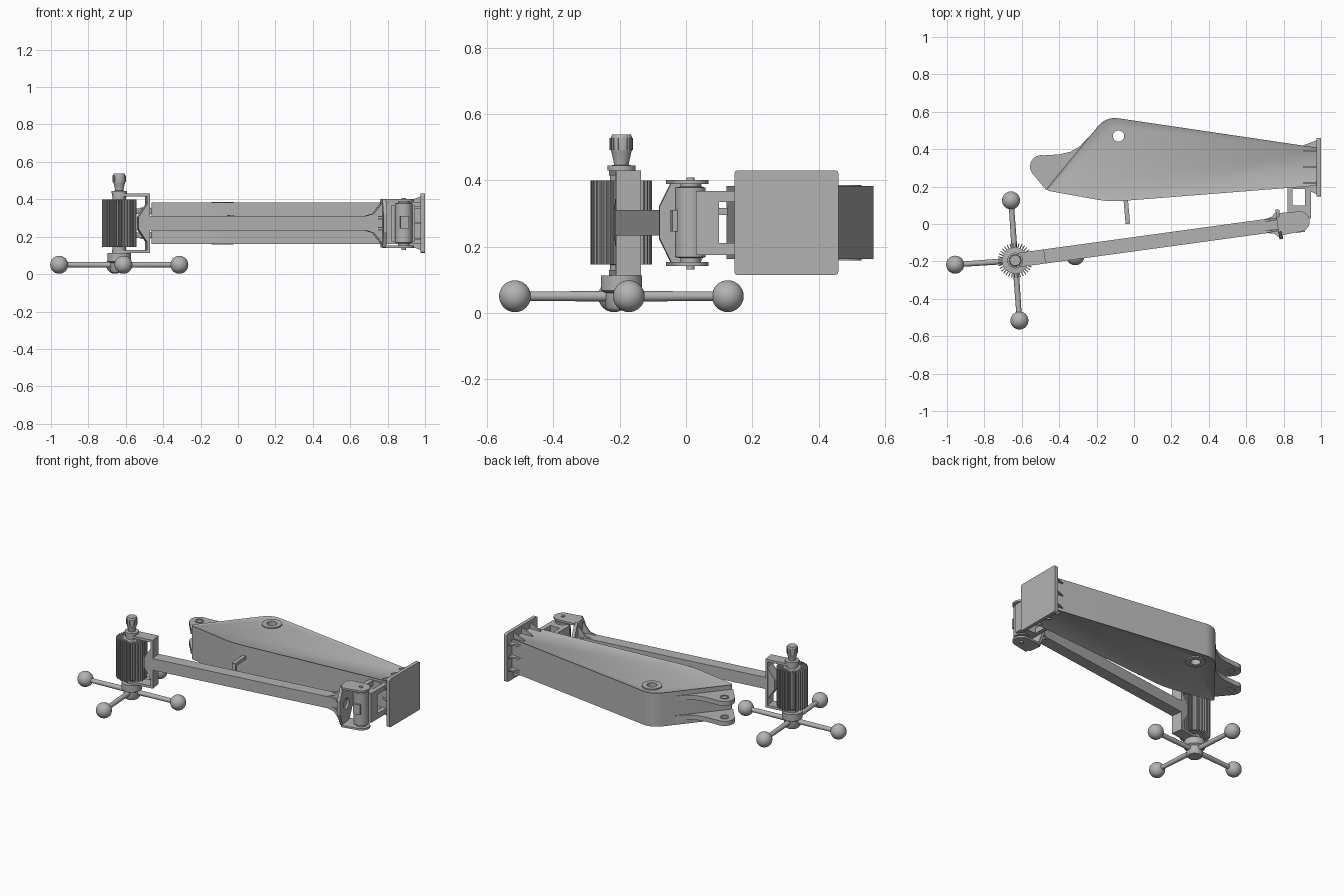
import bpy, bmesh, math
from mathutils import Matrix, Vector

if "Cube" in bpy.data.objects:
    bpy.data.objects.remove(bpy.data.objects["Cube"])

GREY = (0.45, 0.45, 0.45, 1)
mat = bpy.data.materials.new("plain grey")
mat.use_nodes = True
mat.diffuse_color = GREY
mat.node_tree.nodes["Principled BSDF"].inputs["Base Color"].default_value = GREY

ID = Matrix.Identity(4)
UPRIGHT = Matrix.Rotation(math.pi / 2, 4, 'X')   # local y becomes z, local z becomes -y
# Arm frame: origin on the drum axis, x along the arm
ARM = Matrix.Translation((-0.635, -0.195, 0)) @ Matrix.Rotation(math.radians(7.8), 4, 'Z')
MID = 0.272


def finish(name, bm, m=ID, smooth=False):
    bmesh.ops.recalc_face_normals(bm, faces=bm.faces)
    bm.transform(m)
    me = bpy.data.meshes.new(name)
    bm.to_mesh(me)
    bm.free()
    ob = bpy.data.objects.new(name, me)
    bpy.context.collection.objects.link(ob)
    me.materials.append(mat)
    if smooth:
        activate(ob)
        bpy.ops.object.shade_smooth_by_angle(angle=math.radians(35))
    return ob


def activate(ob):
    bpy.ops.object.select_all(action='DESELECT')
    ob.select_set(True)
    bpy.context.view_layer.objects.active = ob


def prism(name, outline, lo, hi, m=ID, smooth=False, lip=0):
    bm = bmesh.new()
    low = [bm.verts.new((x, y, lo)) for x, y in outline]
    top = [bm.verts.new((x, y, hi)) for x, y in outline]
    caps = [bm.faces.new(low[::-1]), bm.faces.new(top)]
    n = len(low)
    for i in range(n):
        j = (i + 1) % n
        bm.faces.new((low[i], low[j], top[j], top[i]))
    bmesh.ops.recalc_face_normals(bm, faces=bm.faces)
    if lip:
        # Thin raised rim with a slightly sunken panel
        for f in caps:
            bmesh.ops.inset_region(bm, faces=[f], thickness=lip)
            bmesh.ops.translate(bm, verts=f.verts, vec=f.normal * -lip / 2)
    return finish(name, bm, m, smooth)


def box(name, x, y, z, m=ID):
    return prism(name, [(x[0], y[0]), (x[1], y[0]), (x[1], y[1]), (x[0], y[1])], z[0], z[1], m)


def rounded(points, steps=8):
    # Points are (x, y, distance cut back from the corner)
    out = []
    for i, (x, y, t) in enumerate(points):
        p = Vector((x, y))
        if t == 0:
            out.append((x, y))
            continue
        a = p + (Vector(points[i - 1][:2]) - p).normalized() * t
        b = p + (Vector(points[(i + 1) % len(points)][:2]) - p).normalized() * t
        for k in range(steps + 1):
            s = k / steps
            out.append(tuple(a * (1 - s) ** 2 + p * 2 * s * (1 - s) + b * s * s))
    return out


def arc(cx, cy, r, a0, a1, n=16):
    angles = [math.radians(a0 + (a1 - a0) * k / n) for k in range(n + 1)]
    return [(cx + r * math.cos(a), cy + r * math.sin(a)) for a in angles]


def lathe(name, profile, m=ID, closed=False, sides=40):
    bm = bmesh.new()
    vs = [bm.verts.new((r, 0, z)) for r, z in profile]
    pairs = list(zip(vs, vs[1:])) + ([(vs[-1], vs[0])] if closed else [])
    edges = [bm.edges.new(p) for p in pairs]
    bmesh.ops.spin(bm, geom=vs + edges, cent=(0, 0, 0), axis=(0, 0, 1),
                   angle=math.tau, steps=sides, use_merge=False)
    bmesh.ops.remove_doubles(bm, verts=bm.verts, dist=0.0001)
    return finish(name, bm, m, True)


def cut(ob, cutter):
    mod = ob.modifiers.new("cut", 'BOOLEAN')
    mod.operation, mod.solver, mod.object = 'DIFFERENCE', 'EXACT', cutter
    cutter.hide_render = True
    activate(ob)
    bpy.ops.object.modifier_apply(modifier=mod.name)
    bpy.data.objects.remove(cutter)


# Finned drum with its hub and top knob
lathe("drum_core", [(0, 0.11), (0.035, 0.11), (0.035, 0.145), (0.07, 0.15),
                    (0.07, 0.395), (0.035, 0.4), (0.035, 0.42), (0, 0.42)], ARM)
for i in range(36):
    box("drum_fin", (0.05, 0.093), (-0.003, 0.003), (0.146, 0.4),
        ARM @ Matrix.Rotation(math.tau * i / 36, 4, 'Z'))
lathe("hub", [(0, 0.008), (0.042, 0.008), (0.05, 0.02), (0.05, 0.06), (0.062, 0.068),
              (0.062, 0.112), (0, 0.112)], ARM)
lathe("top_knob", [(0, 0.43), (0.042, 0.43), (0.042, 0.444), (0.022, 0.446), (0.024, 0.458),
                   (0.03, 0.485), (0.032, 0.49), (0.032, 0.53), (0.028, 0.538), (0, 0.538)], ARM)
for i in range(12):
    box("knob_ridge", (0.028, 0.035), (-0.004, 0.004), (0.492, 0.528),
        ARM @ Matrix.Rotation(math.tau * i / 12, 4, 'Z'))

# Four spoke handles with ball ends
for i in range(4):
    m = Matrix.Translation((-0.635, -0.195, 0.05)) @ Matrix.Rotation(math.radians(4 + 90 * i), 4, 'Z')
    lathe("spoke", [(0, 0.02), (0.016, 0.02), (0.014, 0.3), (0, 0.3)],
          m @ Matrix.Rotation(math.pi / 2, 4, 'Y'), sides=20)
    bm = bmesh.new()
    bmesh.ops.create_uvsphere(bm, u_segments=32, v_segments=16, radius=0.048)
    finish("ball_grip", bm, m @ Matrix.Translation((0.322, 0, 0)), True)

# C-shaped drum bracket and its pedestal
yoke = arc(0, 0, 0.038, 90, 270) + [(0.16, -0.038), (0.16, 0.038)]
prism("bracket_top", yoke, 0.414, 0.43, ARM, True)
prism("bracket_bottom", yoke, 0.113, 0.129, ARM, True)
box("bracket_back", (0.145, 0.16), (-0.038, 0.038), (0.113, 0.43), ARM)
prism("bracket_pedestal", [(0.1, 0.24), (0.147, 0.17), (0.147, 0.375), (0.1, 0.305)],
      -0.036, 0.036, ARM @ UPRIGHT)

# Square arm with flared gussets
box("arm", (0.158, 1.42), (-0.038, 0.038), (0.234, 0.31), ARM)
for s in (-1, 1):
    for v in (-0.03, 0.03):
        prism("arm_gusset", [(1.32, MID + s * 0.037), (1.37, MID + s * 0.052),
                             (1.416, MID + s * 0.11), (1.416, MID + s * 0.037)],
              v - 0.006, v + 0.006, ARM @ UPRIGHT)
        prism("arm_side_gusset", [(1.35, s * 0.037), (1.39, s * 0.045),
                                  (1.416, s * 0.07), (1.416, s * 0.037)],
              MID + v - 0.006, MID + v + 0.006, ARM)

# Hinge plate with a round opening, flanges and barrel
ACROSS = ARM @ Matrix(((0, 0, 1, 0), (1, 0, 0, 0), (0, 1, 0, 0), (0, 0, 0, 1)))
plate = prism("hinge_plate", [(-0.08, 0.225), (-0.04, 0.143), (0.04, 0.143), (0.08, 0.225),
                              (0.08, 0.32), (0.04, 0.401), (-0.04, 0.401), (-0.08, 0.32)],
              1.415, 1.435, ACROSS)
cut(plate, prism("plate_cutter", arc(0, MID, 0.035, 0, 348, 29), 1.421, 1.45, ACROSS))
flange = [(1.43, 0.06), (1.43, -0.06)] + arc(1.535, 0, 0.054, -90, 90)
for z in (0.141, 0.389):
    prism("hinge_flange", flange, z, z + 0.012, ARM, True)
HINGE = ARM @ Matrix.Translation((1.535, 0, 0))
lathe("hinge_barrel", [(0, 0.15), (0.03, 0.15), (0.03, 0.165), (0.046, 0.168), (0.046, 0.378),
                       (0.03, 0.381), (0.03, 0.395), (0, 0.395)], HINGE)
lathe("hinge_pin", [(0, 0.13), (0.012, 0.13), (0.012, 0.408), (0, 0.408)], HINGE, sides=20)
box("hinge_latch", (-0.025, 0.02), (-0.058, -0.03), (0.245, 0.31), HINGE)

# Open clevis between barrel and housing
clevis = box("clevis", (0.82, 0.945), (0.03, 0.22), (0.175, 0.367))
cut(clevis, box("clevis_cutter", (0.848, 0.915), (0.1, 0.188), (0, 1)))
cut(clevis, box("clevis_cutter", (0.7, 1.1), (0.1, 0.19), (0.21, 0.335)))

# Tapered housing with a through hole and ring boss
body = rounded([(-0.475, 0.18, 0.03), (-0.13, 0.118, 0.07), (0.98, 0.205, 0),
                (0.98, 0.408, 0), (-0.15, 0.575, 0.07)])
housing = prism("housing", body, 0.162, 0.382, lip=0.008)
AXLE = Matrix.Translation((-0.083, 0.47, 0))
cut(housing, prism("hole_cutter", arc(0, 0, 0.045, 0, 351, 39), 0, 1, AXLE))
activate(housing)
bpy.ops.object.shade_smooth_by_angle(angle=math.radians(30))
lathe("ring_boss", [(0.03, 0.158), (0.06, 0.158), (0.06, 0.386), (0.03, 0.386)], AXLE, closed=True)

# Pair of knuckle lugs at the housing end
lug = [(-0.18, 0.5), (-0.25, 0.458), (-0.29, 0.415), (-0.34, 0.386), (-0.4, 0.372)]
lug += arc(-0.495, 0.307, 0.061, 80, 215) + [(-0.472, 0.185), (-0.4, 0.19)]
for z in (0.192, 0.322):
    prism("knuckle_lug", lug, z, z + 0.03, smooth=True)
    lathe("knuckle_boss", [(0.018, z - 0.004), (0.027, z - 0.004), (0.027, z + 0.034),
                           (0.018, z + 0.034)],
          Matrix.Translation((-0.495, 0.307, 0)), closed=True, sides=24)

# Mounting plate with gussets on all four sides
SIDE = Matrix(((0, 0, 1, 0), (1, 0, 0, 0), (0, 1, 0, 0), (0, 0, 0, 1)))
prism("mount_plate", rounded([(0.146, 0.114, 0.012), (0.46, 0.114, 0.012),
                              (0.46, 0.43, 0.012), (0.146, 0.43, 0.012)], 4), 0.977, 1.0, SIDE)
for k in (-1, 0, 1):
    for s in (-1, 1):
        y, z = 0.305 + k * 0.085, MID + k * 0.085
        prism("mount_gusset", [(0.9, MID + s * 0.1), (0.9, MID + s * 0.112),
                               (0.978, MID + s * 0.145), (0.978, MID + s * 0.1)],
              -y - 0.005, -y + 0.005, UPRIGHT)
        prism("mount_side_gusset", [(0.9, 0.307 + s * 0.09), (0.9, 0.307 + s * 0.112),
                                    (0.978, 0.303 + s * 0.145), (0.978, 0.303 + s * 0.09)],
              z - 0.005, z + 0.005)

# Small bent stop bar
STOP = Matrix.Translation((-0.045, 0.14, 0)) @ Matrix.Rotation(math.radians(5), 4, 'Z')
box("stop_bar", (-0.012, 0.012), (-0.14, 0.01), (0.295, 0.316), STOP)
box("stop_tab", (-0.012, 0.012), (-0.14, -0.12), (0.262, 0.296), STOP)
